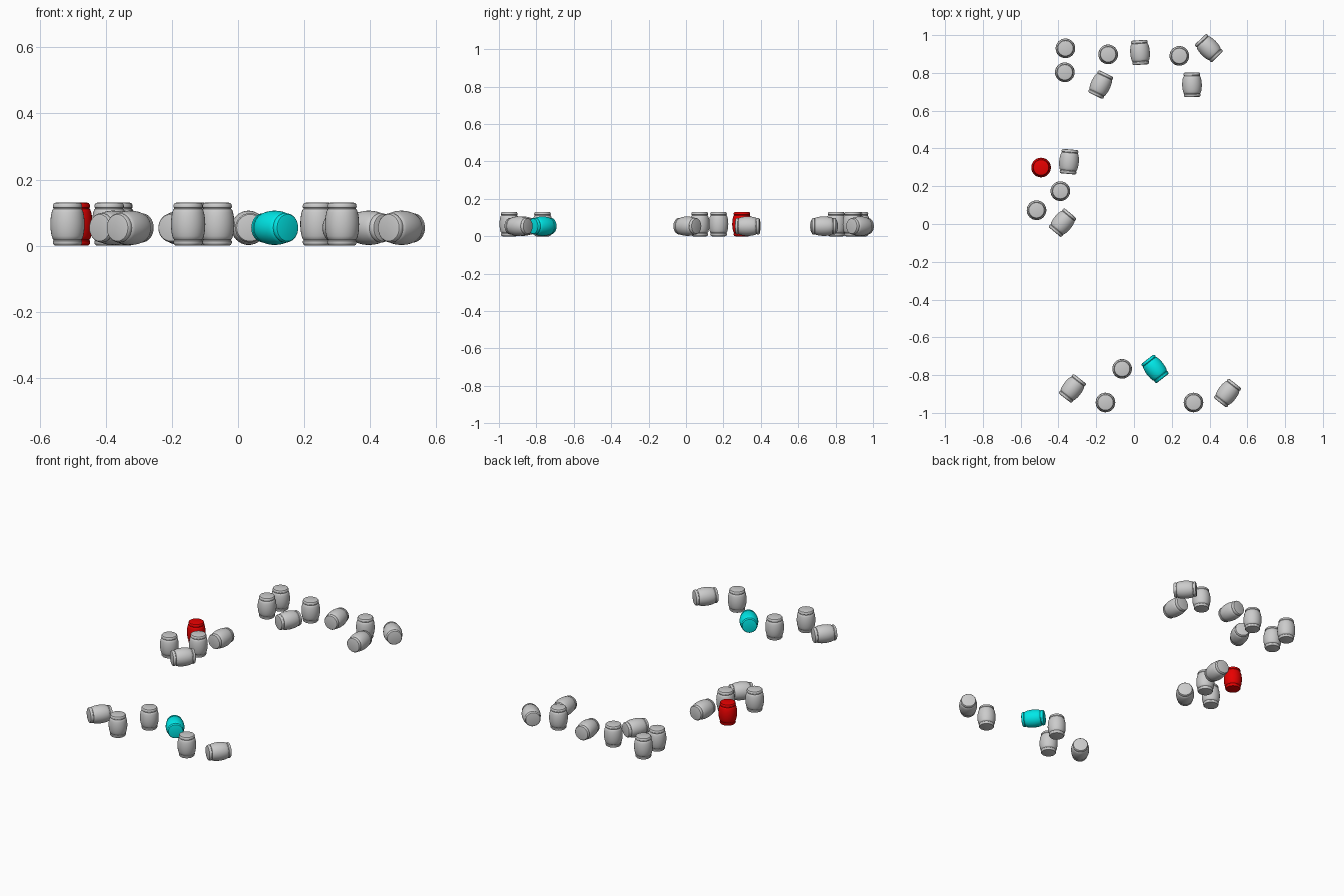
import bpy, bmesh
from math import pi, radians
from mathutils import Matrix

if "Cube" in bpy.data.objects:
    bpy.data.objects.remove(bpy.data.objects["Cube"])

SIDES = 32
R = 0.052   # widest radius
H = 0.065   # half height

# half profile (radius, height above the middle): belly, groove, end rim, flat cap
HALF = [(R, 0), (0.0515, 0.012), (0.0502, 0.024), (0.0478, 0.036), (0.0450, 0.044),
        (0.0422, 0.0465), (0.0422, 0.0485), (0.0442, 0.0505),
        (0.0445, 0.055), (0.0435, 0.0595), (0.0405, 0.0635), (0.0355, H)]
PROFILE = [(r, -z) for r, z in reversed(HALF[1:])] + HALF


def barrel_mesh(name, color=None):
    bm = bmesh.new()
    verts = [bm.verts.new((r, 0, z)) for r, z in PROFILE]
    edges = [bm.edges.new(p) for p in zip(verts, verts[1:])]
    bmesh.ops.spin(bm, geom=verts + edges, axis=(0, 0, 1), cent=(0, 0, 0),
                   angle=2 * pi, steps=SIDES, use_duplicate=False)
    bmesh.ops.remove_doubles(bm, verts=bm.verts, dist=1e-4)
    bmesh.ops.holes_fill(bm, edges=[e for e in bm.edges if e.is_boundary], sides=0)
    bmesh.ops.recalc_face_normals(bm, faces=bm.faces)
    for f in bm.faces:
        f.smooth = True
    for e in bm.edges:
        if len(e.link_faces) == 2 and e.calc_face_angle() > radians(35):
            e.smooth = False
    me = bpy.data.meshes.new(name)
    bm.to_mesh(me)
    bm.free()
    if color:
        mat = bpy.data.materials.new(name + "_paint")
        mat.diffuse_color = color
        mat.use_nodes = True
        mat.node_tree.nodes["Principled BSDF"].inputs["Base Color"].default_value = mat.diffuse_color
        me.materials.append(mat)
    return me


def place(name, mesh, x, y, angle=None):
    """Upright when angle is None, otherwise lying with its axis at that angle."""
    ob = bpy.data.objects.new(name, mesh)
    bpy.context.collection.objects.link(ob)
    if angle is None:
        ob.matrix_world = Matrix.Translation((x, y, H))
    else:
        ob.matrix_world = (Matrix.Translation((x, y, 0.054))
                           @ Matrix.Rotation(radians(angle), 4, 'Z')
                           @ Matrix.Rotation(pi / 2, 4, 'Y'))


grey = barrel_mesh("barrel")
red = barrel_mesh("red_barrel", (0.8, 0.0, 0.0, 1))
cyan = barrel_mesh("cyan_barrel", (0.0, 0.8, 0.8, 1))

# upright barrels
standing = [(-0.363, 0.93), (-0.366, 0.803), (-0.137, 0.898), (0.24, 0.89),
            (-0.39, 0.174), (-0.516, 0.073), (-0.063, -0.767),
            (-0.151, -0.945), (0.315, -0.945)]
for i, (x, y) in enumerate(standing, 1):
    place(f"standing_barrel_{i}", grey, x, y)
place("standing_barrel_red", red, -0.492, 0.299)

# barrels on their sides
lying = [(0.032, 0.908, 94), (-0.176, 0.738, 64), (0.307, 0.737, 91),
         (0.396, 0.931, -46), (-0.344, 0.33, 85), (-0.378, 0.007, 50),
         (-0.326, -0.871, 52), (0.495, -0.895, 52)]
for i, (x, y, a) in enumerate(lying, 1):
    place(f"lying_barrel_{i}", grey, x, y, a)
place("lying_barrel_cyan", cyan, 0.111, -0.767, -52)
